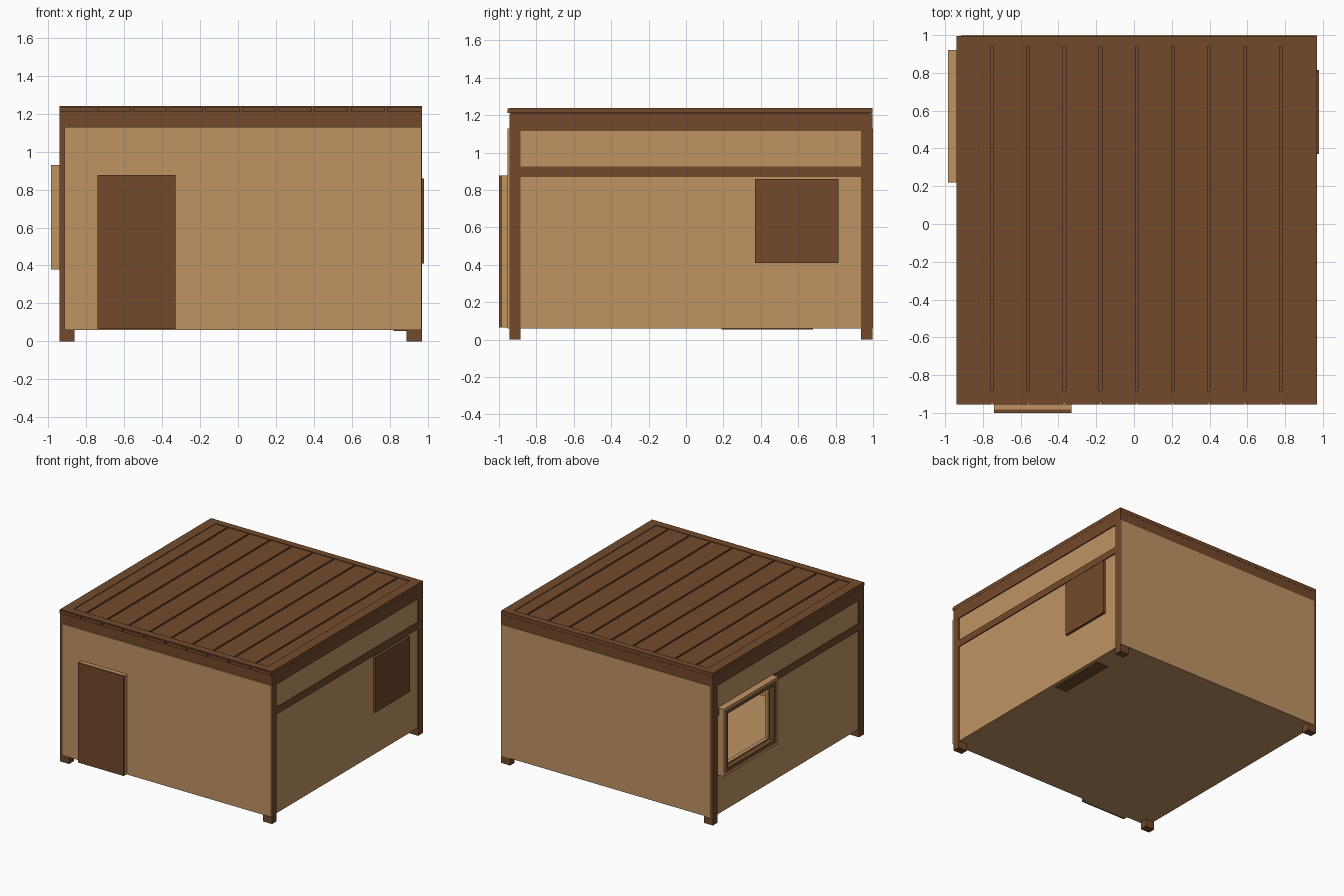
import bpy, bmesh

if "Cube" in bpy.data.objects:
    bpy.data.objects.remove(bpy.data.objects["Cube"])


def material(name, rgb):
    m = bpy.data.materials.new(name)
    m.diffuse_color = (*rgb, 1)
    m.use_nodes = True
    m.node_tree.nodes["Principled BSDF"].inputs["Base Color"].default_value = m.diffuse_color
    return m


TAN = material("tan_boards", (0.527, 0.296, 0.127))
BROWN = material("dark_wood", (0.171, 0.068, 0.024))


def boxes(name, mat, *spans):
    """One object made of boxes, each given as (x0, x1, y0, y1, z0, z1)."""
    bm = bmesh.new()
    for x0, x1, y0, y1, z0, z1 in spans:
        vs = bmesh.ops.create_cube(bm, size=1)["verts"]
        for v in vs:
            v.co.x = x1 if v.co.x > 0 else x0
            v.co.y = y1 if v.co.y > 0 else y0
            v.co.z = z1 if v.co.z > 0 else z0
    me = bpy.data.meshes.new(name)
    bm.to_mesh(me)
    bm.free()
    me.materials.append(mat)
    ob = bpy.data.objects.new(name, me)
    bpy.context.collection.objects.link(ob)
    return ob


def ring_yz(x0, x1, y0, y1, z0, z1, t):
    """Four boxes framing a rectangle in the side plane."""
    return [(x0, x1, y0, y1, z0, z0 + t), (x0, x1, y0, y1, z1 - t, z1),
            (x0, x1, y0, y0 + t, z0 + t, z1 - t),
            (x0, x1, y1 - t, y1, z0 + t, z1 - t)]


X0, X1, Y0, Y1 = -0.94, 0.968, -0.945, 0.996

# Corner posts
for sx, (a, b) in {"left": (X0, X0 + 0.08), "right": (X1 - 0.08, X1)}.items():
    for sy, (c, d) in {"front": (Y0, Y0 + 0.06), "back": (Y1 - 0.06, Y1)}.items():
        boxes(f"{sy}_{sx}_post", BROWN, (a, b, c, d, 0, 1.2))

# Floor, front and back walls
boxes("floor", TAN, (-0.92, 0.955, -0.94, 0.99, 0.06, 0.085))
boxes("front_wall", TAN, (-0.915, 0.967, -0.955, -0.925, 0.06, 1.13))
boxes("back_wall", TAN, (-0.915, 0.967, 0.97, 1.0, 0.06, 1.13))

# Side walls, the left one open at the window
boxes("right_wall", TAN, (0.93, 0.96, -0.92, 0.97, 0.06, 1.15))
boxes("left_wall", TAN,
      (-0.93, -0.9, -0.92, 0.27, 0.06, 1.15), (-0.93, -0.9, 0.87, 0.97, 0.06, 1.15),
      (-0.93, -0.9, 0.27, 0.87, 0.06, 0.43), (-0.93, -0.9, 0.27, 0.87, 0.88, 1.15))

# Middle rails on both sides
boxes("right_rail", BROWN, (0.94, X1, Y0 + 0.06, Y1 - 0.06, 0.87, 0.925))
boxes("left_rail", BROWN, (X0, -0.91, Y0 + 0.06, Y1 - 0.06, 0.87, 0.925))

# Top beams
boxes("side_beams", BROWN, (X0, X0 + 0.08, Y0, Y1, 1.115, 1.21),
      (X1 - 0.08, X1, Y0, Y1, 1.115, 1.21))
boxes("end_beams", BROWN, (X0 + 0.08, X1 - 0.08, Y0, Y0 + 0.06, 1.13, 1.21),
      (X0 + 0.08, X1 - 0.08, Y1 - 0.06, Y1, 1.13, 1.21))

# Roof deck, planks with narrow gaps, and raised rim
boxes("roof_deck", BROWN, (X0 + 0.01, X1 - 0.01, Y0 + 0.01, Y1 - 0.01, 1.195, 1.211))
edges = [X0] + [-0.75 + 0.191 * i for i in range(9)] + [X1]
boxes("roof_planks", BROWN, *[
    (a + (0.007 if i else 0), b - (0.007 if i < 9 else 0), -0.955, Y1, 1.211, 1.235)
    for i, (a, b) in enumerate(zip(edges, edges[1:]))])
boxes("roof_rim", BROWN,
      (X0, X0 + 0.08, Y0, Y1, 1.212, 1.24), (X1 - 0.08, X1, Y0, Y1, 1.212, 1.24),
      (X0 + 0.08, X1 - 0.08, Y0, Y0 + 0.06, 1.212, 1.24),
      (X0 + 0.08, X1 - 0.08, Y1 - 0.055, Y1, 1.212, 1.24))

# Door with its casing
boxes("door_casing", TAN, (-0.74, -0.33, -0.983, -0.95, 0.065, 0.877))
boxes("door", BROWN, (-0.74, -0.33, -1.0, -0.983, 0.065, 0.877))

# Right shutter
boxes("right_shutter", BROWN, (0.955, 0.98, 0.37, 0.815, 0.41, 0.858))

# Left window: tan box around a dark inner frame
boxes("window_box", TAN, *ring_yz(-0.985, -0.9, 0.22, 0.92, 0.38, 0.928, 0.022))
boxes("window_frame", BROWN, *ring_yz(-0.986, -0.945, 0.242, 0.898, 0.402, 0.906, 0.03))

# Plate under the floor
boxes("floor_plate", BROWN, (0.82, 0.93, 0.19, 0.68, 0.055, 0.062))
